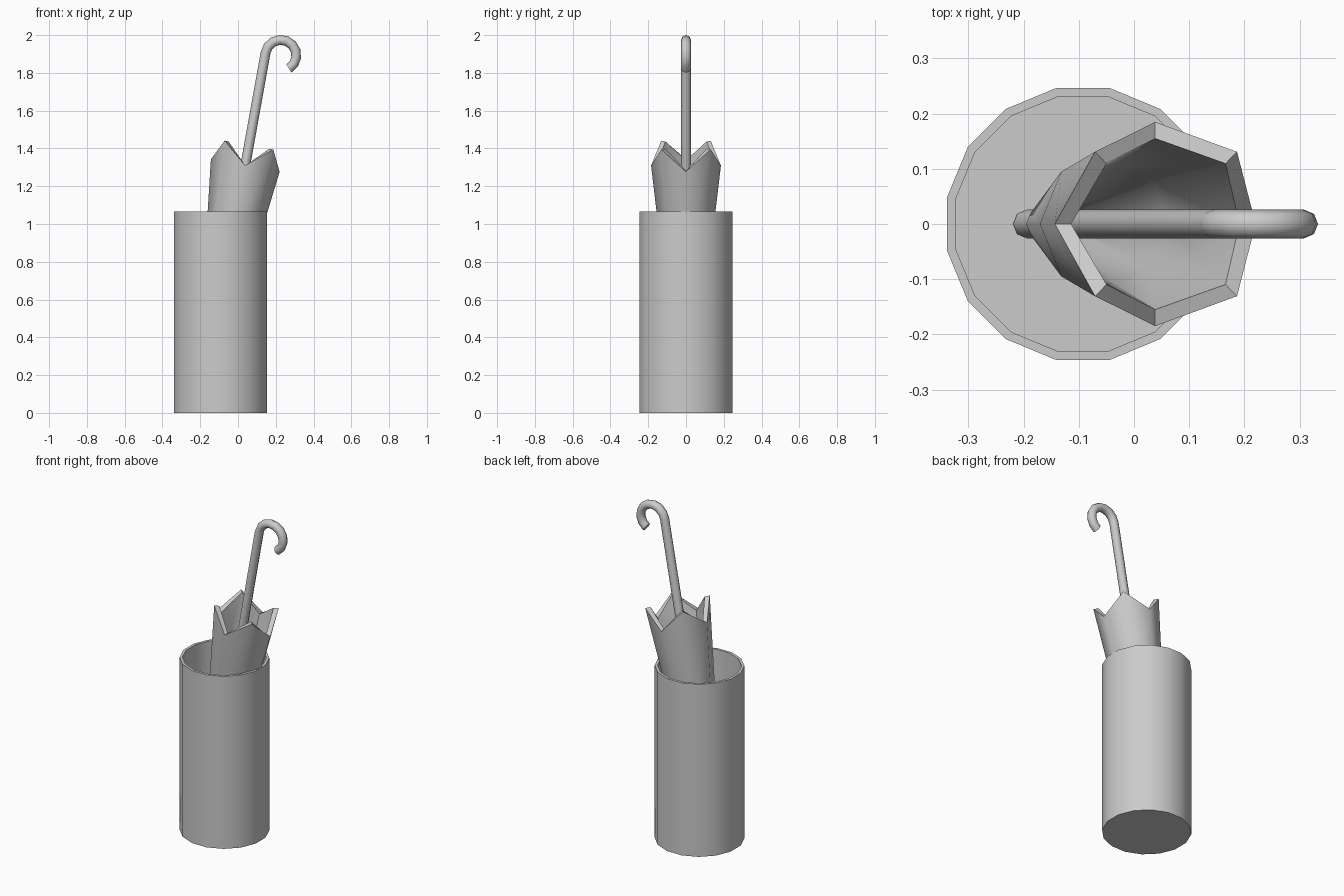
import bpy, bmesh, math
from mathutils import Vector

if "Cube" in bpy.data.objects:
    bpy.data.objects.remove(bpy.data.objects["Cube"])

TILT = math.radians(10.2)
AXIS = Vector((math.sin(TILT), 0, math.cos(TILT)))      # umbrella direction
SIDE = Vector((math.cos(TILT), 0, -math.sin(TILT)))
Y = Vector((0, 1, 0))
TOP = Vector((0.146, 0, 1.907))                         # where the hook starts
TIP = TOP - AXIS * 1.917


def ring(center, u, v, radii, phase=0.0):
    n = len(radii)
    return [center + r * (math.cos(2 * math.pi * i / n + phase) * u
                          + math.sin(2 * math.pi * i / n + phase) * v)
            for i, r in enumerate(radii)]


def loft(name, rings, angle):
    bm = bmesh.new()
    loops = [[bm.verts.new(p) for p in r] for r in rings]
    n = len(loops[0])
    for a, b in zip(loops, loops[1:]):
        for i in range(n):
            j = (i + 1) % n
            bm.faces.new((a[i], a[j], b[j], b[i]))
    bm.faces.new(loops[0][::-1])
    bm.faces.new(loops[-1])
    bmesh.ops.recalc_face_normals(bm, faces=bm.faces)
    me = bpy.data.meshes.new(name)
    bm.to_mesh(me)
    bm.free()
    ob = bpy.data.objects.new(name, me)
    bpy.context.collection.objects.link(ob)
    bpy.ops.object.select_all(action='DESELECT')
    bpy.context.view_layer.objects.active = ob
    ob.select_set(True)
    bpy.ops.object.shade_smooth_by_angle(angle=math.radians(angle))
    return ob


# Hollow 16-sided stand
X = Vector((1, 0, 0))
profile = [(0.251, 0), (0.251, 1.065), (0.235, 1.065), (0.235, 0.016)]
loft("umbrella_stand",
     [ring(Vector((-0.0925, 0, z)), X, Y, [r] * 16, math.pi / 16) for r, z in profile], 30)

# Shaft with hooked handle
HOOK_R = 0.082
hub = TOP + SIDE * HOOK_R
rings = [ring(TIP, SIDE, Y, [0.026] * 8)]
STEPS = 9
for k in range(STEPS + 1):
    a = math.pi - TILT - math.radians(228) * k / STEPS
    out = Vector((math.cos(a), 0, math.sin(a)))
    rings.append(ring(hub + out * HOOK_R, -out, Y, [0.026] * 8))
loft("shaft_and_handle", rings, 50)


# Folded canopy with a zigzag rim and thick wall
def rim(inset):
    pts = []
    for i in range(8):
        t = 1.42 if i % 2 else 1.31
        a = i * math.pi / 4
        r = 0.185 - inset
        pts.append(TIP + AXIS * t + r * (math.cos(a) * SIDE + math.sin(a) * Y))
    return pts


def canopy_ring(t, r):
    return ring(TIP + AXIS * t, SIDE, Y, [r] * 8)


loft("canopy", [canopy_ring(0.15, 0.029), canopy_ring(0.874, 0.134), rim(0),
                rim(0.03), canopy_ring(0.874, 0.106), canopy_ring(0.3, 0.024)], 50)
